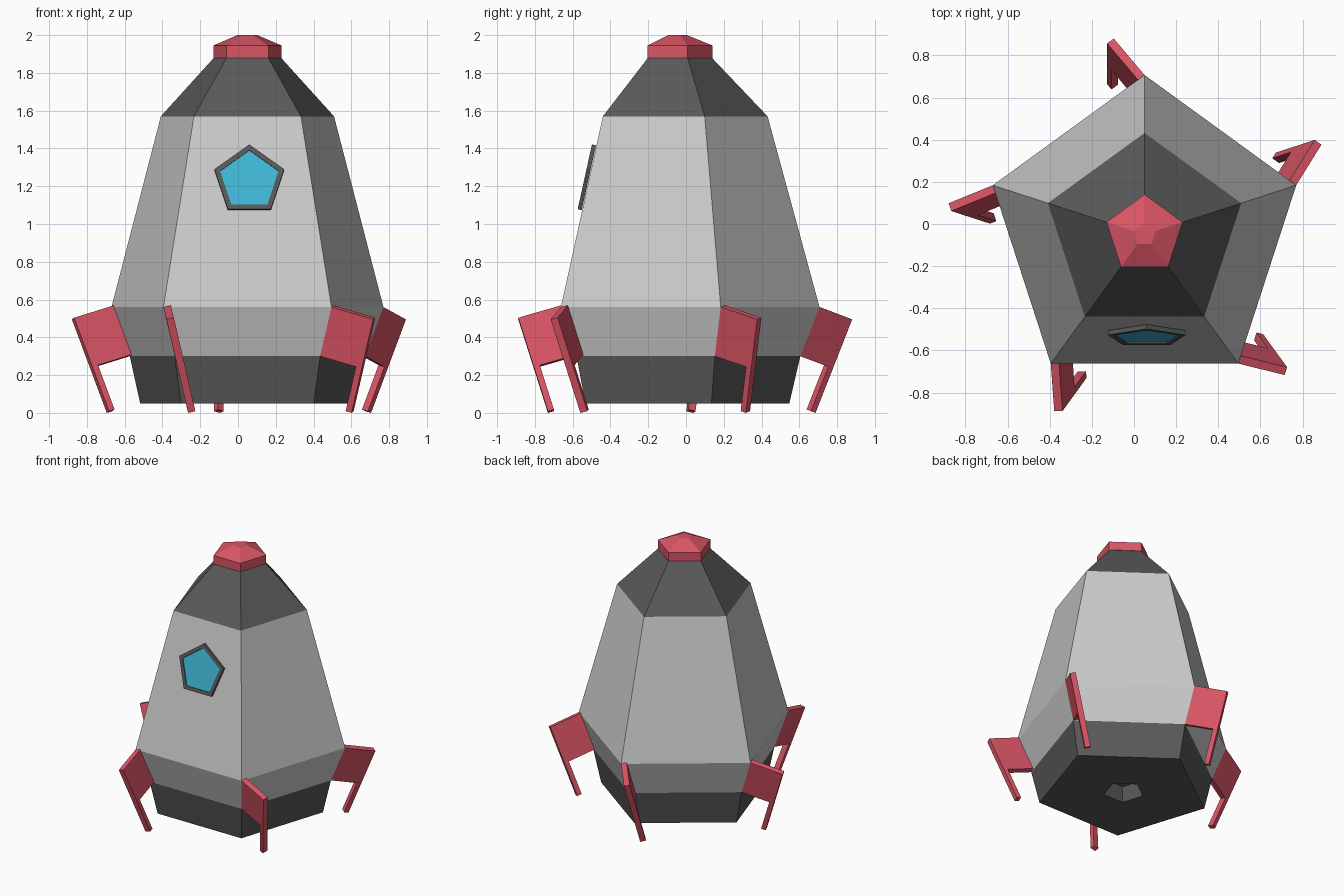
import bpy, bmesh
from math import sin, cos, pi, radians, atan2
from mathutils import Vector, Matrix

if "Cube" in bpy.data.objects:
    bpy.data.objects.remove(bpy.data.objects["Cube"])

CX, CY = 0.05, -0.05  # axis of the capsule


def material(name, rgb):
    m = bpy.data.materials.new(name)
    m.diffuse_color = (*rgb, 1)
    m.use_nodes = True
    m.node_tree.nodes["Principled BSDF"].inputs["Base Color"].default_value = m.diffuse_color
    return m


LIGHT = material("light_grey", (0.55, 0.55, 0.55))
DARK = material("dark_grey", (0.10, 0.10, 0.10))
RED = material("red", (0.70, 0.09, 0.13))
BLUE = material("blue_glass", (0.05, 0.48, 0.68))


def finish(name, bm, mats, matrix=Matrix()):
    bmesh.ops.recalc_face_normals(bm, faces=bm.faces)
    me = bpy.data.meshes.new(name)
    bm.to_mesh(me)
    bm.free()
    for m in mats:
        me.materials.append(m)
    ob = bpy.data.objects.new(name, me)
    bpy.context.collection.objects.link(ob)
    ob.matrix_world = matrix
    return ob


def pentagon_stack(name, rings, mats, bands=None, closed=False, matrix=Matrix()):
    """Five-sided lathe through (radius, height) rings."""
    bm = bmesh.new()
    loops = [[bm.verts.new((r * cos(a), r * sin(a), z))
              for a in (pi / 2 + 2 * pi * k / 5 for k in range(5))] for r, z in rings]
    for i in range(len(rings) if closed else len(rings) - 1):
        lo, hi = loops[i], loops[(i + 1) % len(rings)]
        for k in range(5):
            f = bm.faces.new((lo[k], lo[(k + 1) % 5], hi[(k + 1) % 5], hi[k]))
            f.material_index = bands[i] if bands else 0
    if not closed:
        bm.faces.new(loops[0]).material_index = bands[0] if bands else 0
        bm.faces.new(loops[-1]).material_index = bands[-1] if bands else 0
    return finish(name, bm, mats, matrix)


axis = Matrix.Translation((CX, CY, 0))

# Body: engine recess, dark base, light hull, dark nose
pentagon_stack("body",
               [(0.10, 0.15), (0.14, 0.05), (0.597, 0.05), (0.655, 0.30),
                (0.757, 0.56), (0.482, 1.57), (0.187, 1.88)],
               [LIGHT, DARK], bands=[1, 1, 1, 0, 0, 1], matrix=axis)

# Red cap on the nose
pentagon_stack("nose_cap", [(0.19, 1.88), (0.19, 1.945), (0.055, 2.0)], [RED], matrix=axis)

# Window lying on the sloped front face
tilt = atan2(0.222, 1.01)
window = Matrix.Translation((0.06, -0.523, 1.228)) @ Matrix.Rotation(pi / 2 - tilt, 4, 'X')
pentagon_stack("window_frame",
               [(0.194, -0.005), (0.194, 0.017), (0.163, 0.017), (0.163, -0.005)],
               [DARK], closed=True, matrix=window)
pentagon_stack("window_glass", [(0.164, -0.005), (0.164, 0.010)], [BLUE], matrix=window)

# Landing legs: skewed plate on each hull corner with a thin strut below
top = Vector((0.757, 0, 0.56))
low = Vector((0.655, 0, 0.30))
out = Vector((0.173, 0.146, -0.065))
tip = top + out
foot = tip + (low - top) * (tip.z / (top.z - low.z))
outline = [top, tip, foot, foot - out * 0.14, low + out * 0.86, low]
normal = out.cross(low - top).normalized()
if normal.y < 0:
    normal = -normal
for k in range(5):
    bm = bmesh.new()
    a = [bm.verts.new(p) for p in outline]
    b = [bm.verts.new(p + normal * 0.04) for p in outline]
    bm.faces.new(a)
    bm.faces.new(b[::-1])
    for i in range(6):
        j = (i + 1) % 6
        bm.faces.new((a[i], a[j], b[j], b[i]))
    finish(f"landing_leg_{k + 1}", bm, [RED],
           axis @ Matrix.Rotation(radians(90 + 72 * k), 4, 'Z'))
